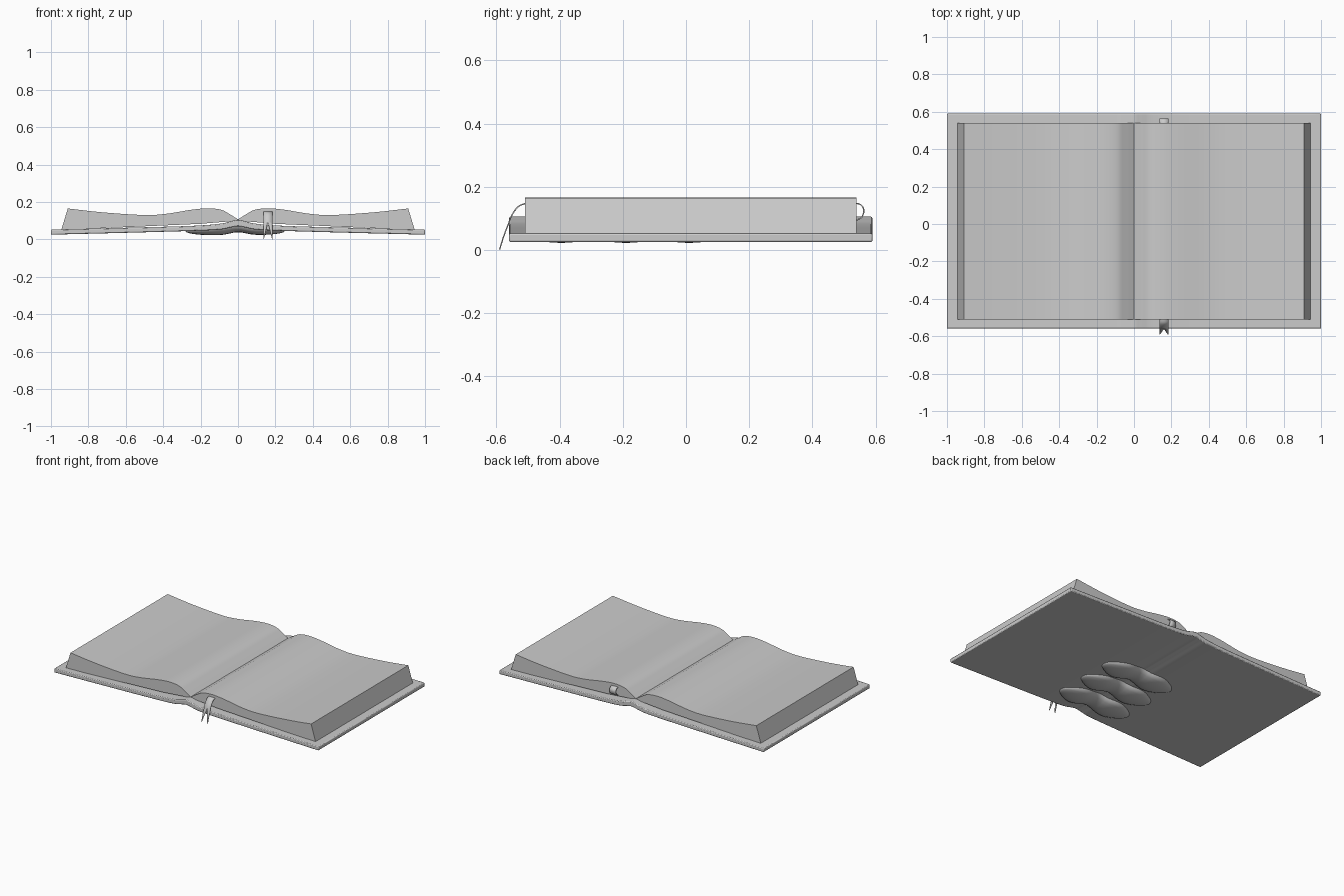
import bpy, bmesh, math

if "Cube" in bpy.data.objects:
    bpy.data.objects.remove(bpy.data.objects["Cube"])

def smooth_line(pts, n=5):
    # Catmull-Rom interpolation through 2D points
    out = []
    p = [pts[0]] + pts + [pts[-1]]
    for i in range(1, len(p) - 2):
        for k in range(n):
            t = k / n
            out.append(tuple(0.5 * (2*b + (c-a)*t + (2*a-5*b+4*c-d)*t*t + (3*b-a-3*c+d)*t**3)
                             for a, b, c, d in zip(p[i-1], p[i], p[i+1], p[i+2])))
    return out + [pts[-1]]

def mirror(half):
    # half runs from the outside (x < 0) to the middle
    return half + [(-x, z) for x, z in reversed(half[:-1])]

def make(name, verts, faces, angle=30):
    me = bpy.data.meshes.new(name)
    me.from_pydata(verts, [], faces)
    bm = bmesh.new()
    bm.from_mesh(me)
    bmesh.ops.recalc_face_normals(bm, faces=bm.faces)
    bm.to_mesh(me)
    bm.free()
    ob = bpy.data.objects.new(name, me)
    bpy.context.collection.objects.link(ob)
    bpy.ops.object.select_all(action='DESELECT')
    ob.select_set(True)
    bpy.context.view_layer.objects.active = ob
    bpy.ops.object.shade_smooth_by_angle(angle=math.radians(angle))
    return ob

def slab(name, top, bottom, y0, y1):
    # solid between two lines with equal point counts, extruded along y
    n = len(top)
    v = [(x, y, z) for line in (bottom, top) for y in (y0, y1) for x, z in line]
    f = []
    for i in range(n - 1):
        for a, b in ((0, n), (2*n, 3*n), (0, 2*n), (n, 3*n)):
            f.append((a+i, a+i+1, b+i+1, b+i))
    for i in (0, n - 1):
        f.append((i, n+i, 3*n+i, 2*n+i))
    return make(name, v, f)

# Cover: thin board with a raised spine fold
cov_bot = [(-1, .025), (-.6, .035), (-.25, .045), (-.1, .052), (-.04, .063), (0, .07)]
cov_top = [(x, z + .027 + .008 * max(0, 1 + x * 5)) for x, z in cov_bot]
cover = slab("cover", smooth_line(mirror(cov_top)), smooth_line(mirror(cov_bot)), -.56, .59)
bev = cover.modifiers.new("edge", 'BEVEL')
bev.width, bev.segments, bev.limit_method = .005, 2, 'ANGLE'

# Page block: curling pages meeting in the gutter
pg_top = smooth_line([(-.91, .165), (-.72, .144), (-.5, .13), (-.38, .137), (-.25, .158),
                      (-.16, .166), (-.09, .158), (-.045, .135), (0, .107)])
lower = [(-.945, .05), (-.2, .083), (0, .1)]
def lower_z(x):
    (a, b), (c, d) = (lower[0], lower[1]) if x < -.2 else (lower[1], lower[2])
    return b + (d - b) * (x - a) / (c - a)
pg_bot = [(x * .945 / .91, lower_z(x * .945 / .91)) for x, z in pg_top]
slab("pages", mirror(pg_top), mirror(pg_bot), -.51, .54)

# Three rounded raised bands under the spine
under = smooth_line(mirror(cov_bot), 12)
def under_z(x):
    for (a, b), (c, d) in zip(under, under[1:]):
        if a <= x <= c:
            return b + (d - b) * (x - a) / (c - a)
    return .025
def band(name, yc, ns=28, nr=16):
    v, f = [], []
    for i in range(ns + 1):
        u = -math.cos(math.pi * i / ns) * .999
        x = -.015 + .265 * u
        taper = (1 - u**4) ** .5
        w = .085 * taper * (1 - .12 * math.cos(u * 2 * math.pi))
        d = .031 * (1 - u * u) ** .5
        for j in range(nr):
            a = 2 * math.pi * j / nr
            s = math.sin(a)
            v.append((x, yc + w * math.cos(a), under_z(x) + (d * s if s < 0 else .006 * taper * s)))
    for i in range(ns):
        for j in range(nr):
            k = (j + 1) % nr
            f.append((i*nr+j, i*nr+k, (i+1)*nr+k, (i+1)*nr+j))
    f += [tuple(range(nr)), tuple(range(ns*nr, (ns+1)*nr))]
    make(name, v, f, 50)
for i, y in enumerate((-.395, -.19, .01)):
    band(f"spine_band_{i+1}", y)

# Ribbon bookmark: front tail with a forked end, and a small loop at the back
def ribbon(name, path, fork):
    pts = smooth_line(path)
    v, f = [], []
    n = len(pts)
    for i, (y, z) in enumerate(pts):
        t = max(0, (i / (n - 1) - .55) / .45) if fork else 0
        for x in (-.024, -.023 * t, .023 * t, .024):
            v.append((.16 + x, y, z))
    for i in range(n - 1):
        for j in ((0, 2) if fork and i / (n - 1) >= .5 else (0, 1, 2)):
            f.append((4*i+j, 4*i+j+1, 4*i+j+5, 4*i+j+4))
    ob = make(name, v, f)
    bm = bmesh.new()
    bm.from_mesh(ob.data)
    bmesh.ops.remove_doubles(bm, verts=bm.verts, dist=1e-5)
    bm.to_mesh(ob.data)
    bm.free()
    m = ob.modifiers.new("thickness", 'SOLIDIFY')
    m.thickness, m.offset = .004, 0
ribbon("ribbon_front", [(-.505, .148), (-.53, .138), (-.55, .112), (-.563, .08), (-.578, .04), (-.59, .001)], True)
ribbon("ribbon_back", [(.535, .148), (.553, .143), (.563, .126), (.556, .104), (.535, .092)], False)
